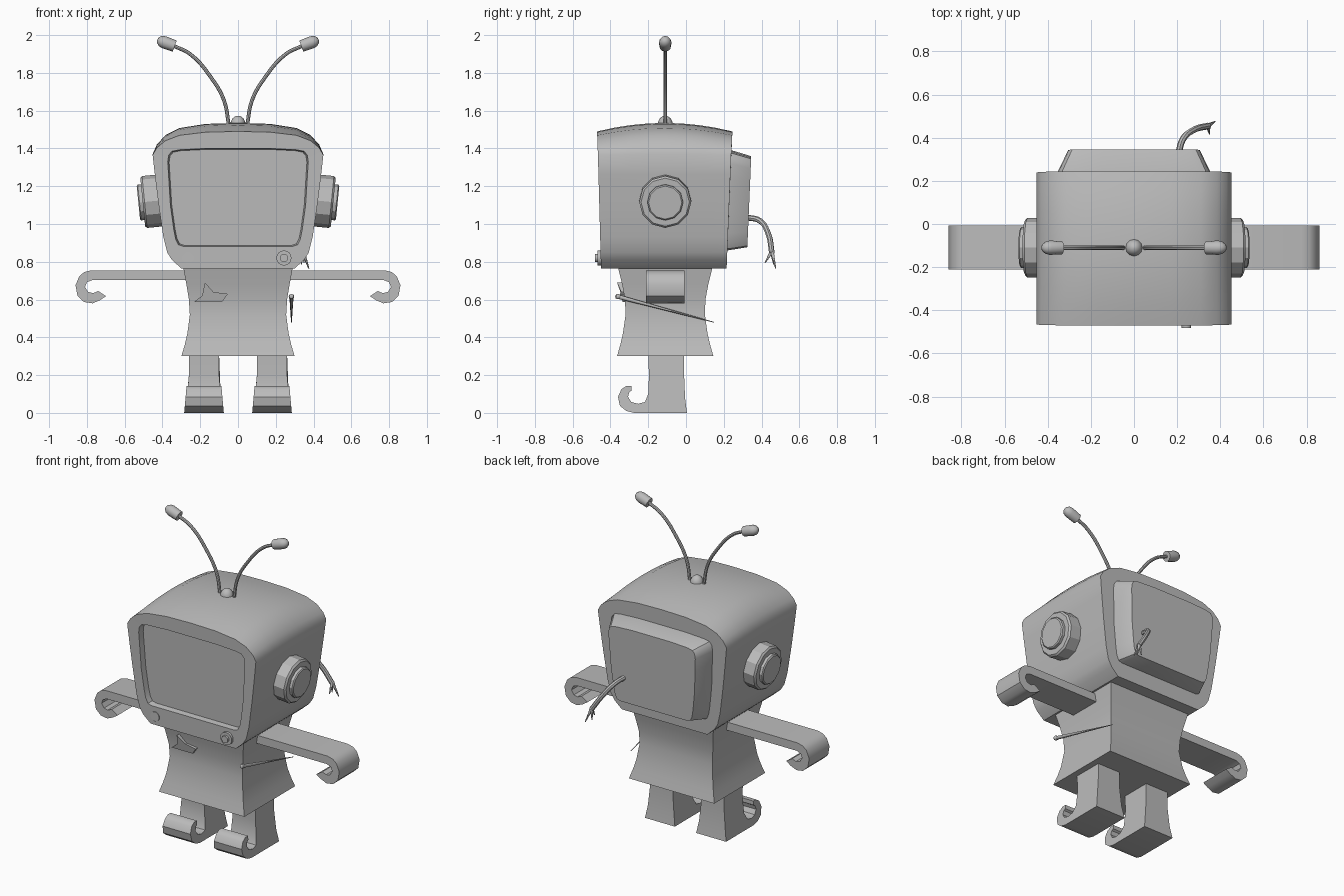
import bpy, bmesh, math
from mathutils import Vector

if "Cube" in bpy.data.objects:
    bpy.data.objects.remove(bpy.data.objects["Cube"])

grey = bpy.data.materials.new("plain grey")
grey.use_nodes = True
grey.diffuse_color = (0.5, 0.5, 0.5, 1)
grey.node_tree.nodes["Principled BSDF"].inputs["Base Color"].default_value = (0.5, 0.5, 0.5, 1)
CY = -0.11  # depth of the body's centre line


def finish(ob, angle=35):
    ob.data.materials.clear()
    ob.data.materials.append(grey)
    bpy.ops.object.select_all(action="DESELECT")
    ob.select_set(True)
    bpy.context.view_layer.objects.active = ob
    bpy.ops.object.shade_smooth_by_angle(angle=math.radians(angle))
    return ob


def loft(name, rings, angle=35):
    """Skin a list of equal-length point rings and cap both ends."""
    bm = bmesh.new()
    loops = [[bm.verts.new(p) for p in ring] for ring in rings]
    n = len(loops[0])
    for a, b in zip(loops, loops[1:]):
        for i in range(n):
            j = (i + 1) % n
            bm.faces.new((a[i], a[j], b[j], b[i]))
    bm.faces.new(loops[0])
    bm.faces.new(loops[-1])
    bmesh.ops.recalc_face_normals(bm, faces=bm.faces[:])
    me = bpy.data.meshes.new(name)
    bm.to_mesh(me)
    bm.free()
    ob = bpy.data.objects.new(name, me)
    bpy.context.collection.objects.link(ob)
    return finish(ob, angle)


def turned(name, start, axis, profile, sides=12, angle=35):
    """Round part: profile is (distance along axis, radius) pairs."""
    start, axis = Vector(start), Vector(axis).normalized()
    q = axis.to_track_quat("Z", "Y")
    turn = [2 * math.pi * i / sides for i in range(sides)]
    return loft(name, [[start + q @ Vector((r * math.cos(a), r * math.sin(a), d)) for a in turn]
                       for d, r in profile], angle)


def spike(name, a, b, r0, r1, sides=8):
    a, b = Vector(a), Vector(b)
    return turned(name, a, b - a, [(0, r0), ((b - a).length, r1)], sides, 60)


def tube(name, points, radius):
    cu = bpy.data.curves.new(name, "CURVE")
    cu.dimensions = "3D"
    cu.bevel_depth, cu.bevel_resolution, cu.resolution_u = radius, 2, 5
    cu.use_fill_caps = True
    sp = cu.splines.new("BEZIER")
    sp.bezier_points.add(len(points) - 1)
    for bp, p in zip(sp.bezier_points, points):
        bp.co = p
        bp.handle_left_type = bp.handle_right_type = "AUTO"
    ob = bpy.data.objects.new(name, cu)
    bpy.context.collection.objects.link(ob)
    bpy.ops.object.select_all(action="DESELECT")
    ob.select_set(True)
    bpy.context.view_layer.objects.active = ob
    bpy.ops.object.convert(target="MESH")
    return finish(bpy.context.object)


def mirrored(half):
    return half + [(-x, z) for x, z in half[-2:0:-1]]


# Head shell: rounded television outline lofted front to back, with a sunken screen
shell = mirrored([(0, 1.535), (.17, 1.53), (.31, 1.508), (.385, 1.47), (.43, 1.42), (.452, 1.37),
                  (.44, 1.26), (.42, 1.1), (.395, .93), (.375, .85), (.35, .81), (.3, .765), (0, .765)])
screen = mirrored([(0, 1.4), (.17, 1.4), (.31, 1.393), (.35, 1.385), (.367, 1.365), (.372, 1.33),
                   (.367, 1.25), (.358, 1.1), (.34, .97), (.33, .92), (.315, .89), (.29, .882), (0, .882)])


def front_y(z):
    return -.45 - .027 * (z - .765)


def back_y(z):
    return .215 + .04 * (z - .765)


def shell_ring(t):
    drop = .045 * (2 * t - 1) ** 2
    return [(x, front_y(z) * (1 - t) + back_y(z) * t, z - drop * max(0, (z - 1.35) / .185))
            for x, z in shell]


def panel_ring(sx, sz, cz, y_of, shift):
    return [(x * sx, y_of(z) + shift, cz + (z - 1.141) * sz) for x, z in screen]


loft("head", [panel_ring(.98, .98, 1.141, front_y, .035), panel_ring(1, 1, 1.141, front_y, 0)]
     + [shell_ring(i / 8) for i in range(9)])

# Picture tube housing on the back
loft("back_housing", [panel_ring(.95, 1.02, 1.125, back_y, -.02), panel_ring(.95, 1.02, 1.125, back_y, .005),
                      panel_ring(.82, .93, 1.118, back_y, .105)])

# Front knobs
turned("small_knob", (-.265, -.44, .82), (0, -1, 0), [(0, .03), (.017, .03)], 16)
turned("large_knob", (.243, -.44, .82), (0, -1, 0),
       [(0, .04), (.028, .04), (.028, .022), (.042, .022)], 16)

# Body: square tunic with a pinched waist
loft("body", [[(sx * hx, CY + sy * hy, z) for sx, sy in ((1, 1), (-1, 1), (-1, -1), (1, -1))]
              for z, hx, hy in ((.3, .3, .255), (.36, .282, .238), (.42, .268, .224), (.52, .255, .21),
                                (.6, .26, .213), (.68, .273, .228), (.77, .29, .25))])

# Torn flap on the chest
flap = [(-.233, .587, 0), (-.19, .62, .005), (-.175, .69, .03), (-.13, .64, .008),
        (-.053, .63, .015), (-.085, .587, 0)]
loft("torn_flap", [[(x, -.335 - out, z) for x, z, out in flap],
                   [(x, -.318, z) for x, z, out in flap]])

# Ribbon arms and curled-toe legs, one side then the other
arm = [(.2, .755), (.777, .755), (.815, .745), (.84, .724), (.86, .676), (.85, .62), (.815, .587),
       (.77, .58), (.73, .597), (.698, .618), (.74, .645), (.767, .634), (.793, .64), (.81, .666),
       (.8, .692), (.772, .703), (.2, .703)]
leg = [(-.2, .31), (-.196, .2), (-.2, .1), (-.217, .058), (-.254, .048), (-.29, .058), (-.307, .085),
       (-.3, .11), (-.288, .118), (-.288, .143), (-.315, .143), (-.342, .125), (-.36, .085),
       (-.35, .037), (-.315, .01), (-.275, 0), (.005, 0), (-.005, .08), (-.01, .2), (-.01, .31)]


def leg_half(y, z):
    return .105 - .09 * z if y < -.21 else max(.08, .105 - .17 * z)


for side, s in (("left", 1), ("right", -1)):
    loft(side + "_arm", [[(s * x, y, z) for x, z in arm] for y in (-.212, -.008)])
    loft(side + "_leg", [[(s * .18 + e * leg_half(y, z), y, z) for y, z in leg] for e in (-1, 1)])

    # Ear dial, tilted to lie on the sloping side
    turned(side + "_dial", (s * .41, CY, 1.125), (s, 0, -.1),
           [(0, .138), (.085, .138), (.095, .128), (.095, .095), (.112, .095), (.118, .088)], 12, 25)

    # Antenna with a rounded tip
    tube(side + "_antenna", [(s * x, CY, z) for x, z in
                             ((.048, 1.52), (.074, 1.654), (.143, 1.776), (.254, 1.9), (.345, 1.945))], .01)
    turned(side + "_antenna_tip", (s * .335, CY, 1.942), (s, 0, .36),
           [(0, .031), (.06, .033), (.08, .028), (.094, .016), (.098, .004)])

turned("antenna_base", (0, CY, 1.52), (0, 0, 1),
       [(0, .04), (.022, .038), (.04, .028), (.05, .015), (.053, .003)])

# Needle stuck in the left side
spike("needle", (.283, -.352, .613), (.283, .148, .48), .011, .002)
turned("needle_head", (.283, -.374, .619), (0, 1, -.26),
       [(0, .004), (.005, .012), (.014, .015), (.024, .012), (.029, .006)], 10)

# Frayed cord hanging from the back
tube("cord", [(.205, .32, 1.035), (.225, .39, 1.018), (.275, .435, .95), (.345, .455, .845)], .015)
for i, end in enumerate(((.35, .418, .795), (.375, .475, .765), (.335, .465, .785))):
    spike("cord_strand_%d" % (i + 1), (.343, .455, .855), end, .011, .003, 6)
